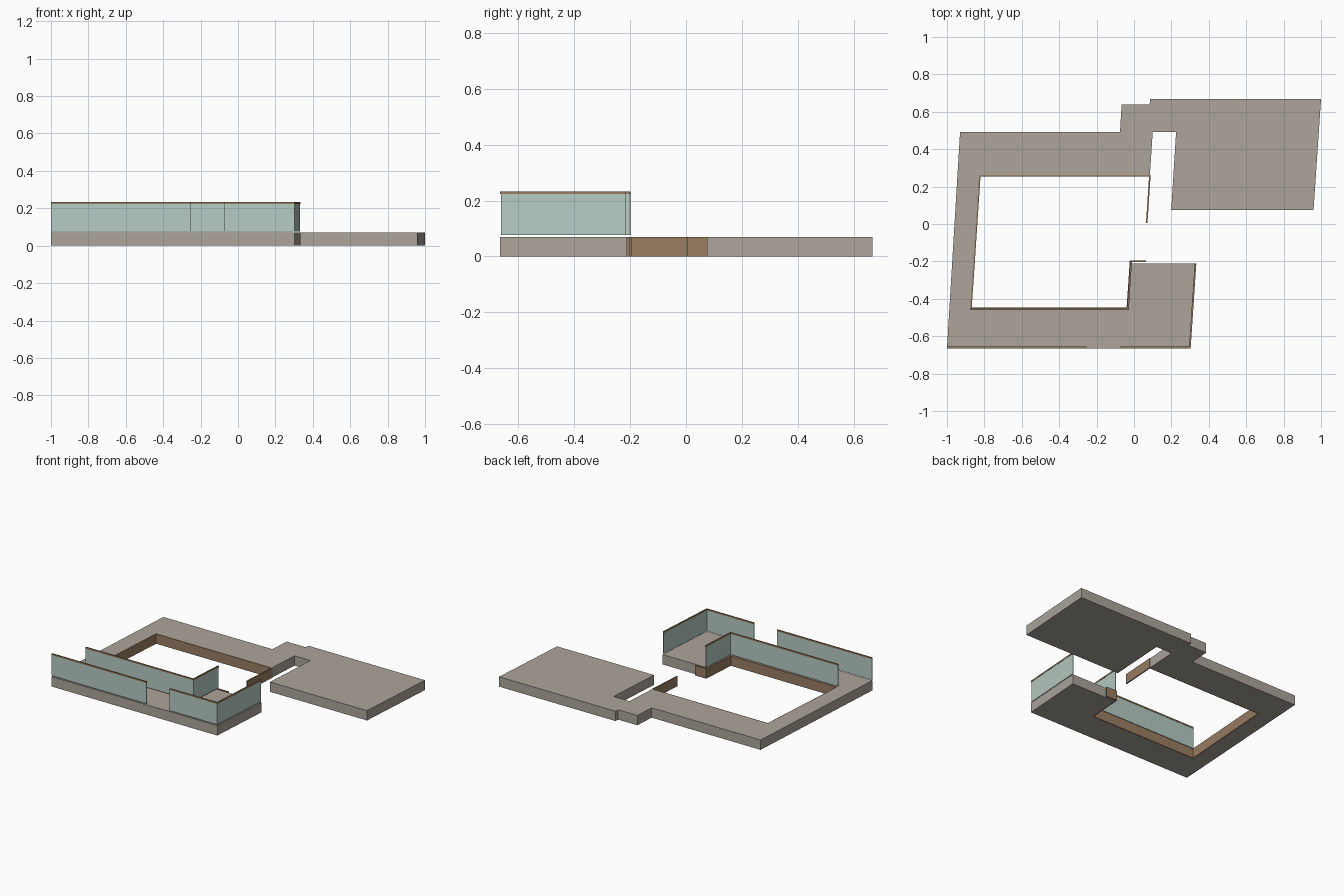
import bpy, bmesh
from mathutils import Vector

if "Cube" in bpy.data.objects:
    bpy.data.objects.remove(bpy.data.objects["Cube"])


def material(name, rgb):
    m = bpy.data.materials.new(name)
    lin = [((c / 255 + 0.055) / 1.055) ** 2.4 for c in rgb]
    m.diffuse_color = (*lin, 1)
    m.use_nodes = True
    m.node_tree.nodes["Principled BSDF"].inputs["Base Color"].default_value = m.diffuse_color
    return m


STONE = material("warm grey stone", (172, 165, 156))
WOOD = material("brown wood", (153, 126, 99))
GLASS = material("pale green glass", (183, 203, 195))


def prism(name, outline, z0, z1, mat):
    """Extrude a flat outline from z0 to z1."""
    bm = bmesh.new()
    face = bm.faces.new([bm.verts.new((x, y, z0)) for x, y in outline])
    top = bmesh.ops.extrude_face_region(bm, geom=[face])["geom"]
    verts = [v for v in top if isinstance(v, bmesh.types.BMVert)]
    bmesh.ops.translate(bm, verts=verts, vec=(0, 0, z1 - z0))
    bmesh.ops.recalc_face_normals(bm, faces=bm.faces)
    mesh = bpy.data.meshes.new(name)
    bm.to_mesh(mesh)
    bm.free()
    mesh.materials.append(mat)
    obj = bpy.data.objects.new(name, mesh)
    bpy.context.collection.objects.link(obj)
    return obj


def offset(path, d):
    """Shift an open path to its left by d, with mitred corners."""
    pts = [Vector(p) for p in path]
    normals = []
    for a, b in zip(pts, pts[1:]):
        t = (b - a).normalized()
        normals.append(Vector((-t.y, t.x)))
    out = []
    for i, p in enumerate(pts):
        n0 = normals[max(i - 1, 0)]
        n1 = normals[min(i, len(normals) - 1)]
        out.append(tuple(p + (n0 + n1) * (d / (1 + n0.dot(n1)))))
    return out


def wall(name, path, left, right, z0, z1, mat):
    """Upright strip following a path."""
    prism(name, offset(path, left) + offset(path, right)[::-1], z0, z1, mat)


# Floor slab wrapping around the open court
SLAB_TOP = 0.07
prism("floor_slab", [
    (-1.0, -0.665), (0.303, -0.665), (0.333, -0.212), (-0.015, -0.212),
    (-0.032, -0.455), (-0.876, -0.455), (-0.828, 0.262), (0.085, 0.262),
    (0.1, 0.492), (0.225, 0.492), (0.199, 0.075), (0.96, 0.075),
    (1.0, 0.668), (0.085, 0.668), (0.084, 0.64), (-0.066, 0.64),
    (-0.075, 0.492), (-0.93, 0.492)], 0, SLAB_TOP, STONE)

# Wooden lining around the court, with free ends at the opening
wall("court_lining", [
    (0.065, -0.203), (-0.015, -0.203), (-0.032, -0.455), (-0.876, -0.455),
    (-0.828, 0.262), (0.089, 0.262), (0.072, 0.004)],
    0, -0.008, 0, SLAB_TOP, WOOD)

# Glass balustrades with wooden handrails
railings = {
    "front_left": [(-1.0, -0.665), (-0.255, -0.665)],
    "front_right": [(-0.073, -0.665), (0.303, -0.665), (0.333, -0.215)],
    "inner": [(-0.876, -0.459), (-0.028, -0.459), (-0.011, -0.2)],
}
for side, path in railings.items():
    wall(side + "_glass", path, 0.007, 0.002, 0.076, 0.223, GLASS)
    wall(side + "_handrail", path, 0.009, 0, 0.223, 0.233, WOOD)
